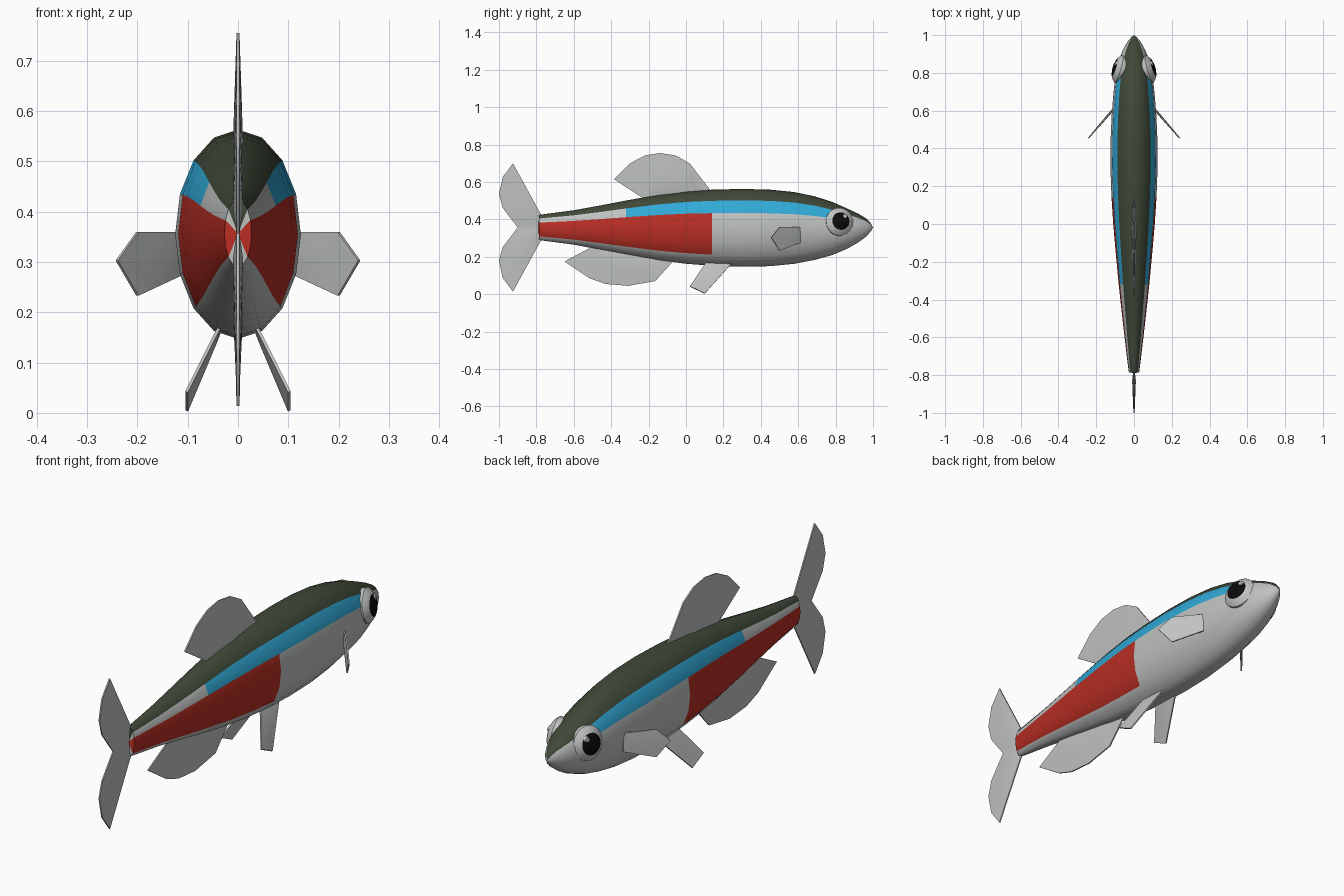
import bpy, bmesh, math
from mathutils import Vector

if "Cube" in bpy.data.objects:
    bpy.data.objects.remove(bpy.data.objects["Cube"])


def material(name, rgb):
    m = bpy.data.materials.new(name)
    m.diffuse_color = (*rgb, 1)
    m.use_nodes = True
    m.node_tree.nodes["Principled BSDF"].inputs["Base Color"].default_value = m.diffuse_color
    return m


SILVER = material("silver", (0.52, 0.54, 0.53))
OLIVE = material("olive", (0.050, 0.066, 0.040))
BLUE = material("bright_blue", (0.03, 0.40, 0.68))
RED = material("red", (0.50, 0.028, 0.018))
BLACK = material("black", (0.003, 0.003, 0.003))


def finish(name, bm, mats, angle=40):
    bmesh.ops.recalc_face_normals(bm, faces=bm.faces)
    me = bpy.data.meshes.new(name)
    bm.to_mesh(me)
    bm.free()
    for m in mats:
        me.materials.append(m)
    ob = bpy.data.objects.new(name, me)
    bpy.context.collection.objects.link(ob)
    bpy.ops.object.select_all(action='DESELECT')
    ob.select_set(True)
    bpy.context.view_layer.objects.active = ob
    bpy.ops.object.shade_smooth_by_angle(angle=math.radians(angle))
    return ob


def bridge(bm, a, b):
    n = len(a)
    return [bm.faces.new((a[i], a[(i + 1) % n], b[(i + 1) % n], b[i])) for i in range(n)]


def fan(bm, ring, tip):
    n = len(ring)
    return [bm.faces.new((ring[i], ring[(i + 1) % n], tip)) for i in range(n)]


# Body: elliptical rings along y as (y, half width, top z, bottom z)
STATIONS = [
    (-0.785, 0.027, 0.425, 0.290), (-0.76, 0.031, 0.428, 0.286), (-0.60, 0.050, 0.449, 0.265),
    (-0.45, 0.067, 0.476, 0.237), (-0.32, 0.081, 0.501, 0.212), (-0.15, 0.097, 0.531, 0.182),
    (0.0, 0.110, 0.550, 0.163), (0.14, 0.119, 0.559, 0.152), (0.30, 0.125, 0.563, 0.147),
    (0.45, 0.124, 0.559, 0.150), (0.58, 0.118, 0.546, 0.163), (0.69, 0.109, 0.523, 0.184),
    (0.78, 0.099, 0.494, 0.209), (0.86, 0.083, 0.459, 0.242), (0.92, 0.060, 0.431, 0.276),
    (0.965, 0.035, 0.404, 0.309), (0.99, 0.015, 0.377, 0.338)]
SIDES = 16


def band(elevation, y):
    if elevation > 45:
        return 1
    if elevation > 22.5:
        return 2 if -0.32 < y < 0.78 else 0
    if elevation > -45 and y < 0.14:
        return 3
    return 0


bm = bmesh.new()
rings = []
for y, w, top, bot in STATIONS:
    c, h = (top + bot) / 2, (top - bot) / 2
    rings.append([bm.verts.new((w * math.cos(a), y, c + h * math.sin(a)))
                  for a in (2 * math.pi * i / SIDES for i in range(SIDES))])
strips = [(bridge(bm, a, b), (a[0].co.y + b[0].co.y) / 2) for a, b in zip(rings, rings[1:])]
strips.append((fan(bm, rings[-1], bm.verts.new((0, 1.0, 0.357))), 0.99))
strips.append((fan(bm, rings[0], bm.verts.new((0, -0.79, 0.357))), -0.79))
for faces, y in strips:
    for i, f in enumerate(faces):
        a = 2 * math.pi * (i + 0.5) / SIDES
        f.material_index = band(math.degrees(math.asin(math.sin(a))), y)
finish("body", bm, [SILVER, OLIVE, BLUE, RED], 60)


# Fins: thin outline that swells towards the root
def fin(name, outline, root, normal=(1, 0, 0), edge=0.003, swell=0.010):
    n, root = Vector(normal).normalized(), Vector(root)
    pts = [Vector(p) for p in outline]
    inner = [root + (p - root) * 0.5 for p in pts]
    bm = bmesh.new()
    rim = []
    for s in (1, -1):
        outer = [bm.verts.new(p + n * s * edge) for p in pts]
        mid = [bm.verts.new(p + n * s * (edge + swell) / 2) for p in inner]
        bridge(bm, outer, mid)
        fan(bm, mid, bm.verts.new(root + n * s * swell))
        rim.append(outer)
    bridge(bm, *rim)
    return finish(name, bm, [SILVER], 50)


def side(points):
    return [(0, y, z) for y, z in points]


fin("dorsal_fin", side([(-0.21, 0.50), (-0.385, 0.615), (-0.30, 0.70), (-0.22, 0.742),
                        (-0.14, 0.755), (-0.055, 0.742), (0.02, 0.70), (0.135, 0.55)]),
    (0, -0.05, 0.54))
fin("anal_fin", side([(-0.50, 0.255), (-0.65, 0.175), (-0.515, 0.085), (-0.43, 0.055),
                      (-0.31, 0.045), (-0.165, 0.07), (-0.06, 0.185)]), (0, -0.29, 0.20))
LOBE = [(-0.77, 0.06), (-0.925, 0.343), (-0.98, 0.27), (-1.0, 0.178),
        (-0.98, 0.105), (-0.90, 0.0), (-0.77, 0.0)]
for label, s in (("upper", 1), ("lower", -1)):
    fin(label + "_tail_fin", side([(y, 0.357 + s * z) for y, z in LOBE]), (0, -0.83, 0.357 + s * 0.05))

# Paired fins on either side
for label, s in (("right", 1), ("left", -1)):
    fin(label + "_pectoral_fin",
        [(s * x, y, z) for x, y, z in [(0.11, 0.61, 0.36), (0.20, 0.50, 0.36), (0.241, 0.455, 0.303),
                                       (0.20, 0.50, 0.233), (0.11, 0.61, 0.275)]],
        (s * 0.125, 0.59, 0.315), (s * 0.77, 0.64, 0), 0.003, 0.006)
    fin(label + "_pelvic_fin",
        [(s * x, y, z) for x, y, z in [(0.102, 0.02, 0.042), (0.102, 0.10, 0.004),
                                       (0.035, 0.245, 0.165), (0.035, 0.11, 0.175)]],
        (s * 0.05, 0.155, 0.135), (s * 0.88, 0.15, 0.45), 0.003, 0.006)

# Eyes: shallow domes with a black pupil and a pale glint
OUT = Vector((1, 0.30, 0.18)).normalized()
FORE = Vector((0, 1, 0))
FORE = (FORE - OUT * FORE.dot(OUT)).normalized()
UP = OUT.cross(FORE)


def dome(name, s, profile, offset, colours, mats):
    centre = Vector((0.086, 0.823, 0.388)) + FORE * offset[0] + UP * offset[1]
    flip = Vector((s, 1, 1))
    bm = bmesh.new()
    rings = []
    for r, h in profile[1:]:
        ring = []
        for i in range(20):
            a = 2 * math.pi * i / 20
            p = centre + FORE * r * math.cos(a) + UP * r * math.sin(a) + OUT * h
            ring.append(bm.verts.new(p * flip))
        rings.append(ring)
    groups = [fan(bm, rings[0], bm.verts.new((centre + OUT * profile[0][1]) * flip))]
    groups += [bridge(bm, a, b) for a, b in zip(rings, rings[1:])]
    bm.faces.new(rings[-1])
    for faces, c in zip(groups, colours):
        for f in faces:
            f.material_index = c
    finish(name, bm, mats)


for label, s in (("right", 1), ("left", -1)):
    dome(label + "_eye", s, [(0, 0.026), (0.025, 0.024), (0.048, 0.018), (0.062, 0.009),
                             (0.076, -0.004), (0.074, -0.03)], (0, 0), [1, 1, 0, 0, 0], [SILVER, BLACK])
    dome(label + "_eye_glint", s, [(0, 0.027), (0.010, 0.026), (0.016, 0.016)],
         (0.021, 0.027), [0, 0], [SILVER])
